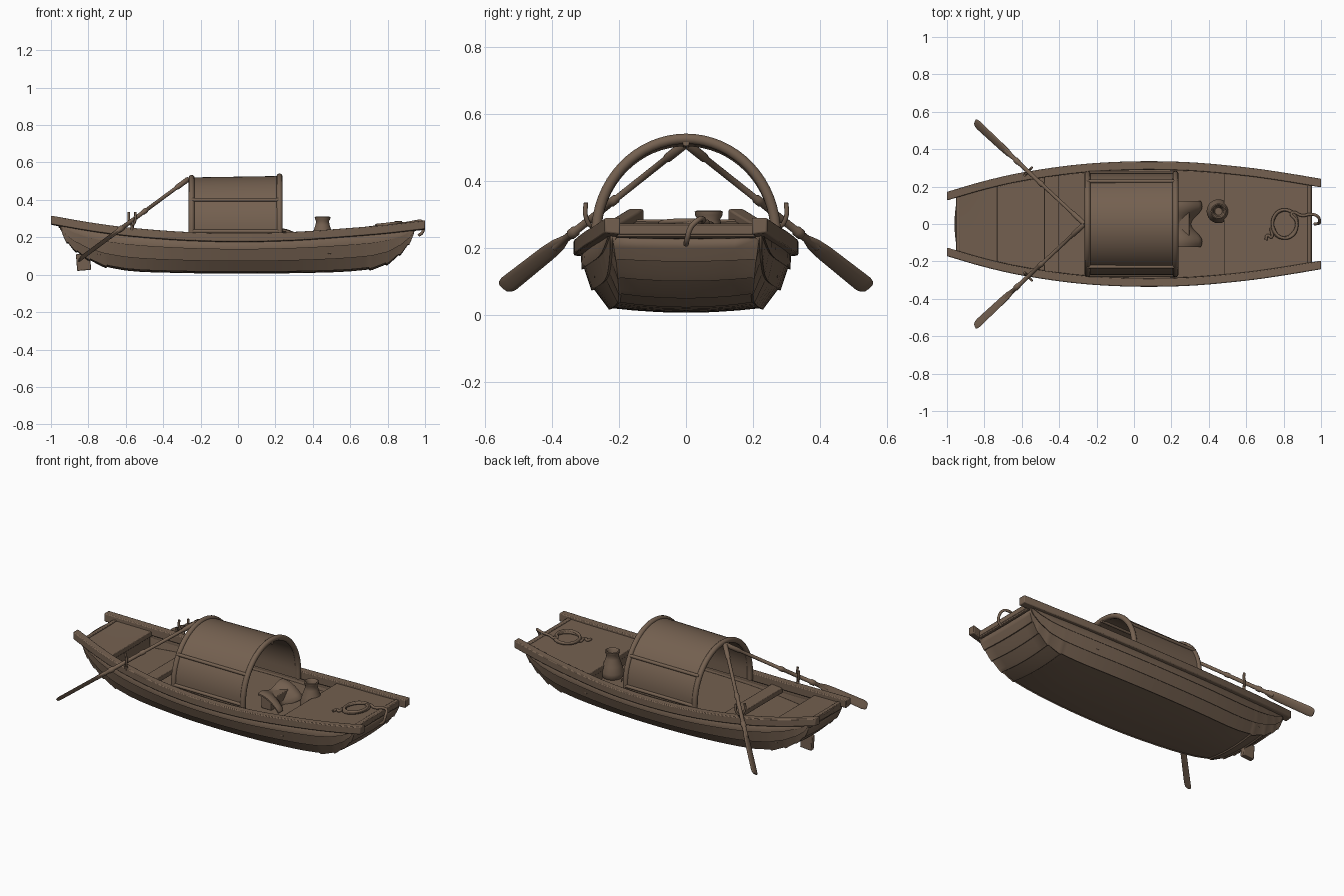
import bpy, bmesh, math
from mathutils import Vector

if "Cube" in bpy.data.objects:
    bpy.data.objects.remove(bpy.data.objects["Cube"])

WOOD = bpy.data.materials.new("weathered brown wood")
WOOD.diffuse_color = (0.175, 0.118, 0.08, 1)
WOOD.use_nodes = True
WOOD.node_tree.nodes["Principled BSDF"].inputs["Base Color"].default_value = WOOD.diffuse_color


def interp(table, x):
    """Smooth (Catmull-Rom style) lookup in a small table of (x, value)."""
    n = len(table)
    if x <= table[0][0]:
        return table[0][1]
    if x >= table[-1][0]:
        return table[-1][1]
    i = max(k for k in range(n - 1) if table[k][0] <= x)
    slope = lambda k: ((table[min(k + 1, n - 1)][1] - table[max(k - 1, 0)][1]) /
                       (table[min(k + 1, n - 1)][0] - table[max(k - 1, 0)][0]))
    (x0, a), (x1, b) = table[i], table[i + 1]
    h = x1 - x0
    t = (x - x0) / h
    return ((2*t**3 - 3*t*t + 1) * a + (t**3 - 2*t*t + t) * h * slope(i)
            + (3*t*t - 2*t**3) * b + (t**3 - t*t) * h * slope(i + 1))


# rail outer half width, rail top height, and keel height along the boat
WIDTH = [(-1, .172), (-.8, .23), (-.6, .275), (-.3, .318), (0, .335), (.3, .33), (.6, .303), (.8, .275), (1, .242)]
SHEER = [(-1, .316), (-.8, .281), (-.6, .254), (-.3, .23), (0, .222), (.3, .229), (.6, .25), (.8, .267), (1, .29)]
KEEL = [(-.945, .24), (-.92, .185), (-.87, .13), (-.76, .062), (-.6, .022), (-.3, .009), (0, .006), (.4, .01),
        (.65, .022), (.78, .05), (.86, .105), (.915, .17), (.94, .225)]
width = lambda x: interp(WIDTH, x)
sheer = lambda x: interp(SHEER, x)


def finish(name, bm, smooth=35, bevel=0):
    bmesh.ops.recalc_face_normals(bm, faces=bm.faces)
    me = bpy.data.meshes.new(name)
    bm.to_mesh(me)
    bm.free()
    ob = bpy.data.objects.new(name, me)
    bpy.context.collection.objects.link(ob)
    me.materials.append(WOOD)
    bpy.ops.object.select_all(action='DESELECT')
    ob.select_set(True)
    bpy.context.view_layer.objects.active = ob
    bpy.ops.object.shade_smooth_by_angle(angle=math.radians(smooth))
    if bevel:
        m = ob.modifiers.new("soft edges", 'BEVEL')
        m.width, m.segments, m.limit_method = bevel, 2, 'ANGLE'
    return ob


def loft(name, rings, closed=True, smooth=35, bevel=0):
    bm = bmesh.new()
    rows = [[bm.verts.new(p) for p in r] for r in rings]
    n = len(rows[0])
    for a, b in zip(rows, rows[1:]):
        for i in range(n if closed else n - 1):
            j = (i + 1) % n
            bm.faces.new((a[i], a[j], b[j], b[i]))
    if closed:
        bm.faces.new(rows[0])
        bm.faces.new(rows[-1])
    return finish(name, bm, smooth, bevel)


def box(name, centre, size, tilt=0, bevel=.004):
    bm = bmesh.new()
    bmesh.ops.create_cube(bm, size=1)
    bmesh.ops.scale(bm, vec=size, verts=bm.verts)
    ob = finish(name, bm, bevel=bevel)
    ob.location = centre
    ob.rotation_euler.y = tilt
    return ob


def tube(name, pts, radius, smooth=True):
    cu = bpy.data.curves.new(name, 'CURVE')
    cu.dimensions, cu.bevel_depth, cu.bevel_resolution, cu.use_fill_caps = '3D', radius, 3, True
    cu.resolution_u = 6
    sp = cu.splines.new('BEZIER' if smooth else 'POLY')
    if smooth:
        sp.bezier_points.add(len(pts) - 1)
        for bp, p in zip(sp.bezier_points, pts):
            bp.co, bp.handle_left_type, bp.handle_right_type = p, 'AUTO', 'AUTO'
    else:
        sp.points.add(len(pts) - 1)
        for q, p in zip(sp.points, pts):
            q.co = (*p, 1)
    ob = bpy.data.objects.new(name, cu)
    bpy.context.collection.objects.link(ob)
    cu.materials.append(WOOD)
    return ob


def plate(name, x0, x1, ztop, thick, inset, bulge=0):
    """Board that follows the boat's plan shape between two stations."""
    rings = []
    for k in range(13):
        x = x0 + (x1 - x0) * k / 12
        ys = [(-1 + i / 4) * (width(x) - inset) for i in range(9)]
        dx = [bulge * (1 - (-1 + i / 4) ** 2) * (1 - k / 12) for i in range(9)]
        rings.append([(x - d, y, ztop(x)) for y, d in zip(ys, dx)]
                     + [(x - d, y, ztop(x) - thick) for y, d in reversed(list(zip(ys, dx)))])
    return loft(name, rings, bevel=.003)


# hull: overlapping side strakes, cross planks lapped up the two ends
SEAMS = [.70, .79, .86, .91, .96]
stations = [(-.68 + .08 * i) for i in range(18)]
for s in SEAMS[:4]:
    stations += [k * v for v in (s - .002, s + .002, s + .02) for k in (-1, 1)]
stations += [.94, -.945]
STRAKES = [(.70, .07), (.87, .36), (.965, .68), (1, 1)]
rings = []
for x in sorted(stations):
    top, w, zb = sheer(x) - .02, width(x) - .02, interp(KEEL, x)
    k = min(1, max(0, zb / top))
    lap = 0
    for a, b in zip(SEAMS, SEAMS[1:]):
        if a <= abs(x) < b:
            lap = .007 * (1 - (abs(x) - a) / (b - a))
    half = []
    for i, (fy, fz) in enumerate(STRAKES):
        y, z = w * (fy + (.97 - fy) * k * .9), zb + (top - zb) * fz
        half.append((y, z - (lap if i == 0 else 0)))
        if i < 3:
            half.append((y + .007, z - .004 - (lap if i == 0 else 0)))
    base = [(half[0][0] * f, zb - lap + (half[0][1] + lap - zb) * f * f) for f in (0, .35, .7)]
    side = base + half
    sx = x + math.copysign(lap * .5, x)
    rings.append([(sx, -y, z) for y, z in reversed(side[1:])] + [(sx, y, z) for y, z in side])
hull = loft("hull", rings, closed=False, smooth=30)
low = min(hull.data.polygons, key=lambda p: p.center.z)
if low.normal.z > 0:
    hull.data.flip_normals()
shell = hull.modifiers.new("shell", 'SOLIDIFY')
shell.thickness, shell.offset = .018, -1

# gunwale rails
for s, side in ((1, "left"), (-1, "right")):
    rings = []
    for i in range(41):
        x = -1 + i / 20
        y, z = width(x), sheer(x)
        rings.append([(x, s * y, z), (x, s * (y - .046), z), (x, s * (y - .046), z - .05), (x, s * y, z - .045)])
    loft(side + "_rail", rings, bevel=.005)

# floor, end decks, bulkheads, thwart
plate("floor", -.76, .52, lambda x: .15, .02, .045)
plate("bow_deck", .48, .952, lambda x: sheer(x) - .014, .03, .03)
plate("stern_deck", -.94, -.73, lambda x: sheer(x) - .024, .03, .03, bulge=.02)
plate("bow_bulkhead", .482, .50, lambda x: sheer(x) - .03, .10, .04)
plate("stern_bulkhead", -.755, -.735, lambda x: sheer(x) - .035, .13, .05)
plate("thwart", -.48, -.40, lambda x: .205, .03, .04)
box("bow_beam", (.937, 0, .252), (.025, .42, .04))
box("stern_beam", (-.94, 0, .262), (.022, .32, .045))


# canopy: arched cover, end hoops, long battens
def arch(x, a, h, n=32):
    pts = [(x, a * math.cos(math.pi * i / n), .24 + (h + .016 * x) * math.sin(math.pi * i / n)) for i in range(n + 1)]
    return [(x, a, .19)] + pts + [(x, -a, .19)]


rings = [arch(x, .272, .284) + arch(x, .258, .270)[::-1] for x in (-.255, -.1, .08, .228)]
loft("canopy_cover", rings)
for x, label in ((-.248, "rear"), (.222, "front")):
    tube(label + "_hoop", arch(x, .268, .282), .016, smooth=False)
for s in (1, -1):
    tube("side_batten", [(-.25, s * .229, .40), (.225, s * .229, .40)], .010, smooth=False)
    tube("sill_batten", [(-.25, s * .274, .232), (.225, s * .274, .232)], .010, smooth=False)
tube("ridge_batten", [(-.26, 0, .507), (.235, 0, .513)], .010, smooth=False)

# oars leaning on the canopy, with crutches on the rails
for s in (1, -1):
    a, b = Vector((-.265, 0, .512)), Vector((-.85, s * .545, .08))
    d = (b - a).normalized()
    flat = d.cross(Vector((0, 0, 1))).normalized() * s
    up = flat.cross(d).normalized() * s
    wide = (flat + up).normalized()
    thin = d.cross(wide).normalized()
    L = (b - a).length
    prof = [(0, .011), (.01, .014), (.1, .014), (.11, .010), (.38, .010), (.385, .014), (.41, .014), (.415, .011),
            (.60, .012), (.605, .016), (.63, .016), (.635, .012), (.72, .012)]
    loft("oar_shaft", [[a + d * L * t + (wide * math.cos(q * math.pi / 6) + thin * math.sin(q * math.pi / 6)) * r
                        for q in range(12)] for t, r in prof], smooth=50)
    blade = [(.66, .012, .011), (.70, .022, .009), (.76, .026, .007), (.97, .029, .005), (.99, .025, .005), (1, .017, .004)]
    loft("oar_blade", [[a + d * L * t + wide * w * math.cos(q * math.pi / 6) + thin * h * math.sin(q * math.pi / 6)
                        for q in range(12)] for t, w, h in blade], smooth=50)
    c = a + d * L * .515
    tube("oar_crutch", [c + flat * .026 + Vector((0, 0, .045)), c + flat * .024, c + Vector((0, 0, -.024)),
                        c - flat * .024, c - flat * .026 + Vector((0, 0, .045))], .007)
    tube("crutch_pin", [c + Vector((0, -s * .012, -.07)), c + Vector((0, 0, -.02))], .009, smooth=False)

# rudder under the stern
box("rudder", (-.826, 0, .068), (.075, .03, .09), tilt=-.08)
tube("rudder_post", [(-.83, 0, .09), (-.845, 0, .2)], .014, smooth=False)

# draped seat mat on a bench ahead of the canopy
box("bench", (.262, 0, .185), (.07, .20, .07))
rings = []
for i in range(17):
    v = -1 + i / 8
    reach = .085 + .06 * (1 - math.cos(2 * math.pi * min(abs(v), .75) / 1.5)) / 2 - .05 * max(0, abs(v) - .85)
    row = [(.22 + reach * u / 8, v * .122, .236 - .012 * math.cos(v * 4) - .075 * (u / 8) ** 2.2) for u in range(9)]
    rings.append(row + [(x, y, z - .01) for x, y, z in reversed(row)])
loft("seat_mat", rings, smooth=50)

# clay pot
pot = [(.055, .15), (.064, .165), (.064, .185), (.052, .225), (.038, .265), (.034, .285), (.041, .298), (.042, .308),
       (.036, .311), (.028, .303), (.026, .27), (.02, .24)]
loft("pot", [[(.452 + r * math.cos(q * math.pi / 12), .068 + r * math.sin(q * math.pi / 12), z) for q in range(24)]
             for r, z in pot], smooth=50)

# coiled mooring rope on the bow deck
coil = [(.705, -.085), (.715, -.06), (.735, -.07)]
pts = [(x, y, sheer(x) - .006) for x, y in coil]
for i in range(25):
    q = math.pi * (1.1 + i / 4.6)
    r = .07 + .006 * math.sin(i * 1.3)
    x = .805 + r * math.cos(q)
    pts.append((x, r * math.sin(q), sheer(x) - .006 + .012 * i / 24))
pts += [(.90, .045, .275), (.95, .052, .284), (.982, .04, .285), (.992, .015, .262), (.985, .003, .225), (.965, 0, .21)]
tube("mooring_rope", pts, .008)
